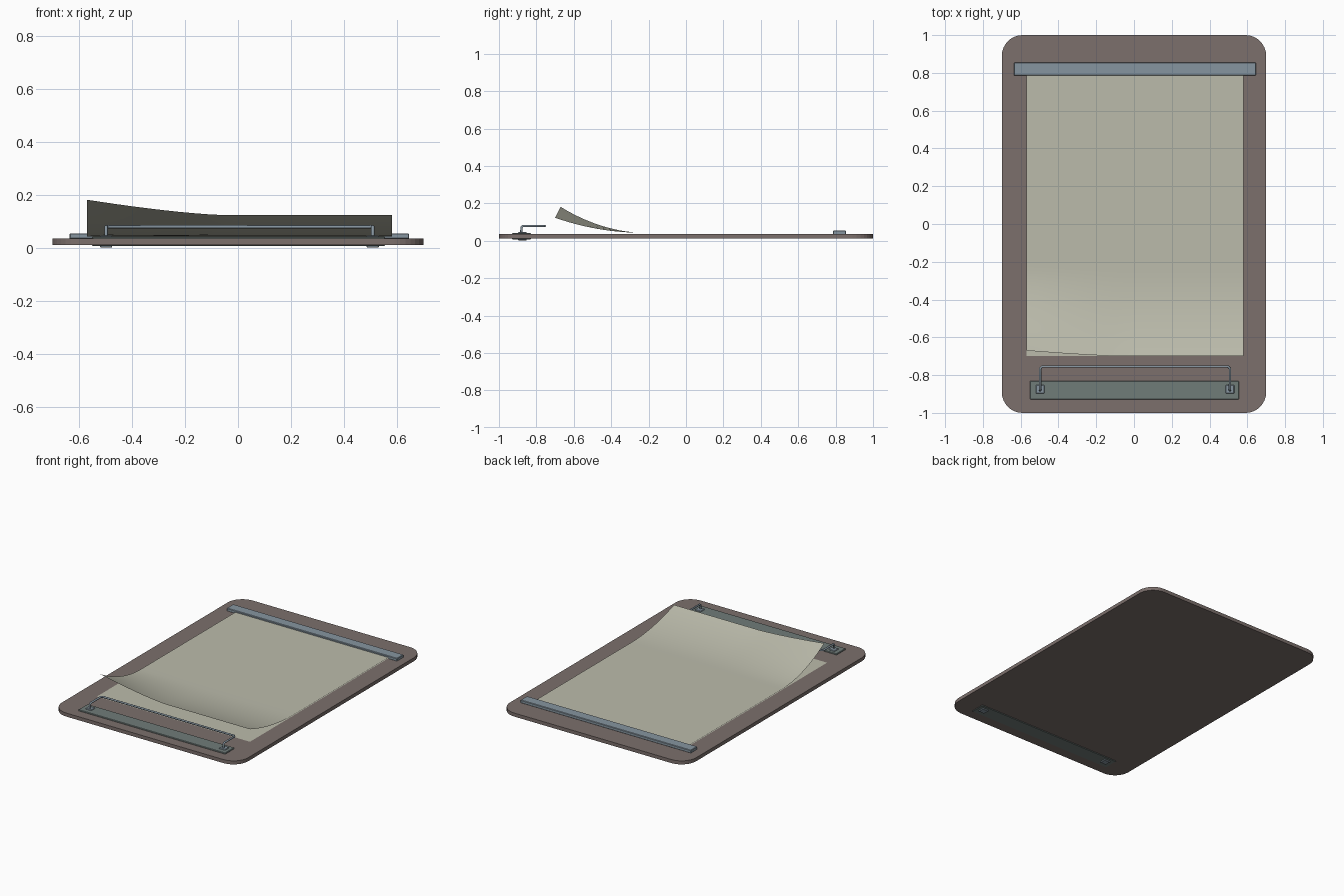
import bpy, bmesh, math

if "Cube" in bpy.data.objects:
    bpy.data.objects.remove(bpy.data.objects["Cube"])


def paint(obj, name, rgb):
    mat = bpy.data.materials.get(name) or bpy.data.materials.new(name)
    mat.diffuse_color = (*rgb, 1)
    mat.use_nodes = True
    mat.node_tree.nodes["Principled BSDF"].inputs["Base Color"].default_value = mat.diffuse_color
    obj.data.materials.append(mat)


STEEL = ("steel", (0.24, 0.30, 0.35))
PLATE = ("dark_steel", (0.16, 0.20, 0.19))
WOOD = ("board_brown", (0.20, 0.16, 0.15))
PAPER = ("paper_cream", (0.50, 0.50, 0.41))


def make(name, bm, colour):
    mesh = bpy.data.meshes.new(name)
    bm.to_mesh(mesh)
    bm.free()
    obj = bpy.data.objects.new(name, mesh)
    bpy.context.collection.objects.link(obj)
    paint(obj, *colour)
    return obj


def box(name, x, y, z, colour, bevel=0.0):
    bm = bmesh.new()
    bmesh.ops.create_cube(bm, size=1)
    for v in bm.verts:
        for i, (lo, hi) in enumerate((x, y, z)):
            v.co[i] = lo if v.co[i] < 0 else hi
    obj = make(name, bm, colour)
    if bevel:
        mod = obj.modifiers.new("bevel", "BEVEL")
        mod.width, mod.segments = bevel, 1
    return obj


# Board with rounded corners
bm = bmesh.new()
R, SEG = 0.11, 8
outline = []
for k, (sx, sy) in enumerate(((1, 1), (-1, 1), (-1, -1), (1, -1))):
    for i in range(SEG + 1):
        a = math.pi / 2 * (k + i / SEG)
        outline.append(bm.verts.new((sx * (0.70 - R) + R * math.cos(a),
                                     sy * (1.0 - R) + R * math.sin(a), 0.011)))
face = bm.faces.new(outline)
side = bmesh.ops.extrude_face_region(bm, geom=[face])
bmesh.ops.translate(bm, vec=(0, 0, 0.024),
                    verts=[g for g in side["geom"] if isinstance(g, bmesh.types.BMVert)])
bmesh.ops.recalc_face_normals(bm, faces=bm.faces[:])
make("board", bm, WOOD)


# Paper sheets: a flat one and one whose front end curls up, most at the left
def sheet(name, z, curl):
    bm = bmesh.new()
    nx, ny = (20, 40) if curl else (1, 1)
    bmesh.ops.create_grid(bm, x_segments=nx, y_segments=ny, size=0.5)
    for p in bm.verts:
        x, y = 0.005 + p.co.x * 1.15, 0.06 + p.co.y * 1.52
        v = min(1, max(0, (-0.24 - y) / 0.46)) * curl
        u = max(0, (-0.05 - x) / 0.52) ** 1.4
        p.co = (x, y + 0.03 * u * v ** 2, z + 0.08 * v ** 2 + 0.058 * u * v ** 1.5)
    obj = make(name, bm, PAPER)
    for poly in obj.data.polygons:
        poly.use_smooth = bool(curl)


sheet("bottom_sheet", 0.038, 0)
sheet("curled_sheet", 0.043, 1)

# Top bar holding the paper
box("top_bar", (-0.635, 0.645), (0.785, 0.855), (0.033, 0.054), STEEL, 0.003)

# Lower plate through the board, with its fixings
box("lower_plate", (-0.55, 0.555), (-0.93, -0.83), (0.007, 0.042), PLATE, 0.003)
for tag, x in (("left", -0.497), ("right", 0.508)):
    box(tag + "_fixing", (x - 0.023, x + 0.023), (-0.897, -0.852), (0, 0.047), STEEL, 0.003)

# Bent wire bail
pts = [(-0.497, -0.88, 0.04), (-0.497, -0.88, 0.072), (-0.497, -0.872, 0.079),
       (-0.497, -0.765, 0.079), (-0.487, -0.755, 0.079)]
pts += [(0.011 - x, y, z) for x, y, z in reversed(pts)]
curve = bpy.data.curves.new("wire_bail", "CURVE")
curve.dimensions = "3D"
curve.bevel_depth, curve.bevel_resolution, curve.use_fill_caps = 0.0065, 2, True
spline = curve.splines.new("POLY")
spline.points.add(len(pts) - 1)
for point, co in zip(spline.points, pts):
    point.co = (*co, 1)
wire = bpy.data.objects.new("wire_bail", curve)
bpy.context.collection.objects.link(wire)
paint(wire, *STEEL)
